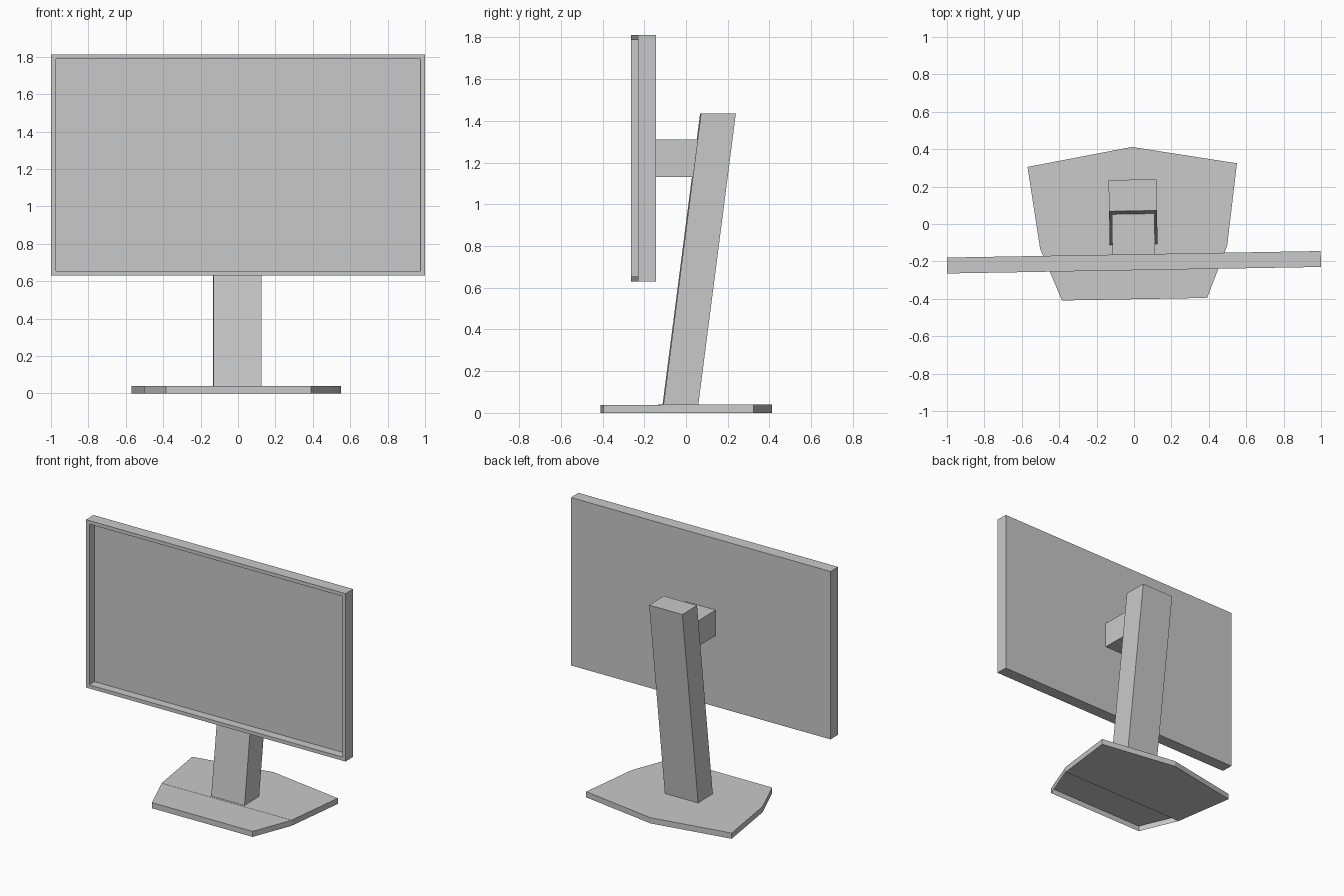
import bpy, bmesh
from math import radians
from mathutils import Matrix

cube = bpy.data.objects.get("Cube")
if cube:
    bpy.data.objects.remove(cube)

# One plain grey for every part
grey = bpy.data.materials.new("plain_grey")
grey.use_nodes = True
colour = (0.588, 0.588, 0.588, 1)
grey.diffuse_color = colour
grey.node_tree.nodes["Principled BSDF"].inputs["Base Color"].default_value = colour

# The whole model is turned slightly about the vertical axis
TURN = Matrix.Rotation(radians(1), 4, 'Z') @ Matrix.Translation((-0.004, 0, 0))


def moved_verts(geom):
    return [g for g in geom if isinstance(g, bmesh.types.BMVert)]


def finish(name, bm):
    bm.transform(TURN)
    mesh = bpy.data.meshes.new(name)
    bm.to_mesh(mesh)
    bm.free()
    mesh.materials.append(grey)
    obj = bpy.data.objects.new(name, mesh)
    bpy.context.collection.objects.link(obj)


def box(half_width, y0, y1, z0, z1, lean=0):
    """Box between the given limits; its top is moved back by lean."""
    bm = bmesh.new()
    bmesh.ops.create_cube(bm, size=1)
    for v in bm.verts:
        top = v.co.z > 0
        v.co.x *= 2 * half_width
        v.co.y = (y1 if v.co.y > 0 else y0) + (lean if top else 0)
        v.co.z = z1 if top else z0
    bm.normal_update()
    return bm


def slab(outline, height):
    """Prism standing on the floor."""
    bm = bmesh.new()
    face = bm.faces.new([bm.verts.new((x, y, 0)) for x, y in outline])
    new = bmesh.ops.extrude_face_region(bm, geom=[face], use_keep_orig=True)["geom"]
    bmesh.ops.translate(bm, verts=moved_verts(new), vec=(0, 0, height))
    bmesh.ops.recalc_face_normals(bm, faces=bm.faces)
    return bm


# Screen: a thin box whose front is inset and pushed in to leave a bezel
bm = box(0.9993, -0.247, -0.162, 0.63, 1.812)
front = min(bm.faces, key=lambda f: f.calc_center_median().y)
bmesh.ops.inset_region(bm, faces=[front], thickness=0.025, use_even_offset=True)
panel = bmesh.ops.extrude_discrete_faces(bm, faces=[front])["faces"][0]
bmesh.ops.translate(bm, verts=panel.verts, vec=(0, 0.06, 0))
finish("screen", bm)

# Arm and leaning column
finish("arm", box(0.114, -0.162, 0.06, 1.13, 1.31))
finish("column", box(0.128, -0.11, 0.057, 0.04, 1.436, lean=0.18))

# Base: solid rear plate and a slightly lower front lip, open underneath
finish("base_rear", slab([(-0.5, -0.125), (0.5, -0.125), (0.56, 0.315),
                          (0, 0.412), (-0.56, 0.315)], 0.04))
bm = slab([(-0.388, -0.402), (0.388, -0.402), (0.5, -0.125), (-0.5, -0.125)], 0.039)
hidden = [f for f in bm.faces
          if f.calc_center_median().z < 0.01 or f.calc_center_median().y > -0.13]
bmesh.ops.delete(bm, geom=hidden, context='FACES')
finish("base_front", bm)
